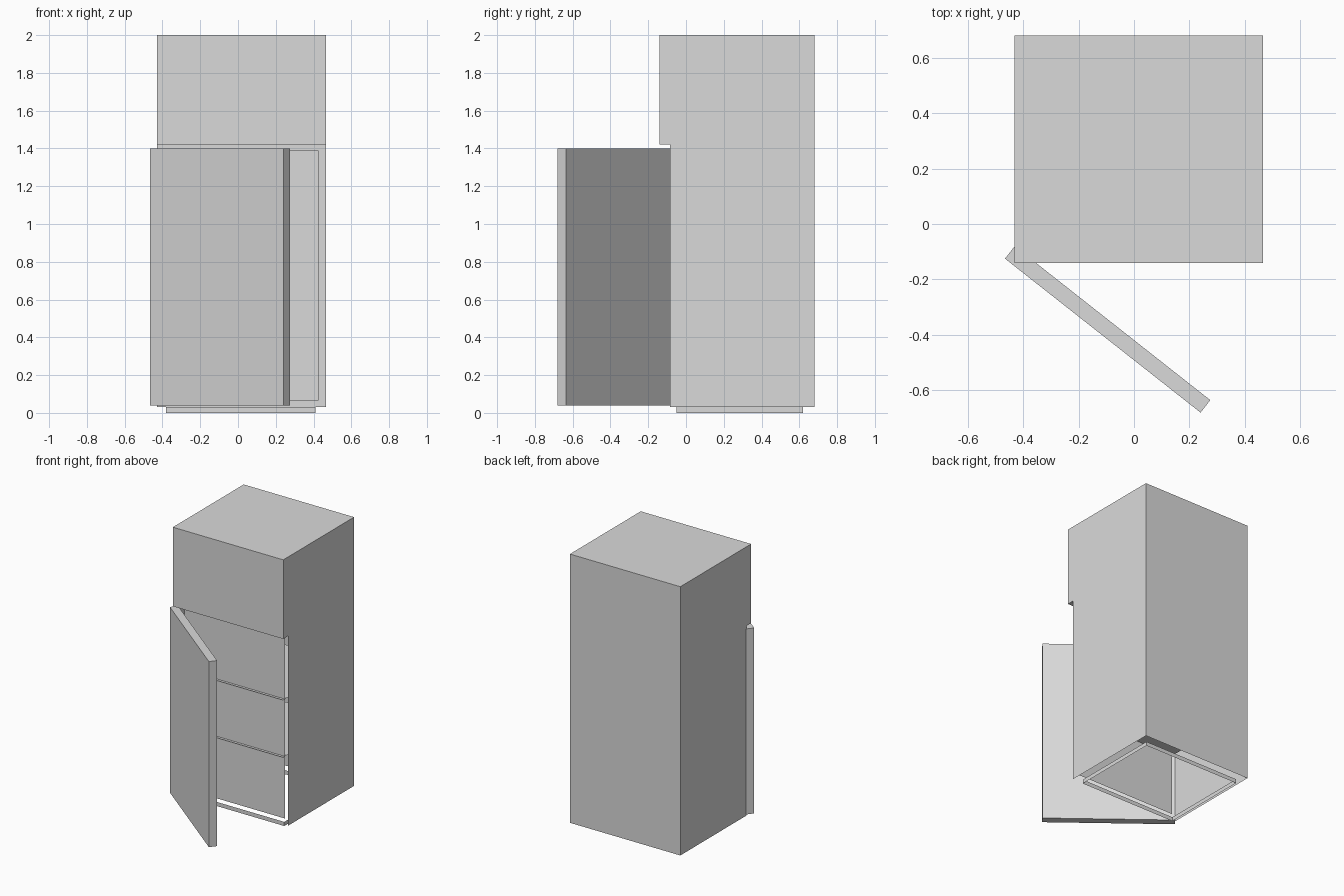
import bpy
import bmesh
from mathutils import Vector

cube = bpy.data.objects.get("Cube")
if cube:
    bpy.data.objects.remove(cube, do_unlink=True)

grey = bpy.data.materials.new("light_grey")
grey.use_nodes = True
grey.diffuse_color = (0.7, 0.7, 0.7, 1)
grey.node_tree.nodes["Principled BSDF"].inputs["Base Color"].default_value = (0.7, 0.7, 0.7, 1)

LEFT, RIGHT = -0.43, 0.465
FRONT, BACK = -0.085, 0.68
BOTTOM, SPLIT, TOP = 0.03, 1.42, 2.0


def finish(bm, name):
    mesh = bpy.data.meshes.new(name)
    bm.to_mesh(mesh)
    bm.free()
    mesh.materials.append(grey)
    obj = bpy.data.objects.new(name, mesh)
    bpy.context.collection.objects.link(obj)
    return obj


def prism(name, profile, sweep, drop=None):
    """Extrude a closed profile, leaving out the faces that drop picks."""
    bm = bmesh.new()
    face = bm.faces.new([bm.verts.new(p) for p in profile])
    new = bmesh.ops.extrude_face_region(bm, geom=[face], use_keep_orig=True)["geom"]
    moved = [g for g in new if isinstance(g, bmesh.types.BMVert)]
    bmesh.ops.translate(bm, verts=moved, vec=sweep)
    bmesh.ops.recalc_face_normals(bm, faces=bm.faces)
    if drop:
        bm.normal_update()
        gone = [f for f in bm.faces if drop(f)]
        bmesh.ops.delete(bm, geom=gone, context="FACES")
    return finish(bm, name)


def sheet(name, corners):
    bm = bmesh.new()
    bm.faces.new([bm.verts.new(c) for c in corners])
    return finish(bm, name)


# Cabinet shell: overhanging upper compartment, open at lower front and base
def is_opening(f):
    c = f.calc_center_median()
    return (f.normal.y < -0.9 and c.z < SPLIT) or (f.normal.z < -0.9 and c.z < SPLIT - 0.1)


side = [(FRONT, BOTTOM), (BACK, BOTTOM), (BACK, TOP),
        (-0.14, TOP), (-0.14, SPLIT), (FRONT, SPLIT)]
prism("cabinet_shell", [(LEFT, y, z) for y, z in side],
      Vector((RIGHT - LEFT, 0, 0)), is_opening)

# Plinth ring under the cabinet
plinth = [(-0.38, -0.05), (0.41, -0.05), (0.41, 0.62), (-0.38, 0.62)]
prism("plinth", [(x, y, 0) for x, y in plinth], Vector((0, 0, BOTTOM)),
      lambda f: abs(f.normal.z) > 0.9)

# Inner panel set just behind the opening
x0, x1 = LEFT + 0.04, RIGHT - 0.04
sheet("inner_panel", [(x0, -0.065, 0.065), (x1, -0.065, 0.065),
                      (x1, -0.065, 1.39), (x0, -0.065, 1.39)])

# Thin shelves
for label, z in (("lower", 0.52), ("upper", 0.94)):
    sheet(label + "_shelf", [(x0, FRONT, z), (x1, FRONT, z),
                             (x1, 0.64, z), (x0, 0.64, z)])

# Door standing open on its hinge
door = [(-0.465, -0.125), (0.24, -0.68), (0.275, -0.635), (-0.43, -0.08)]
prism("door", [(x, y, 0.04) for x, y in door], Vector((0, 0, 1.36)))
